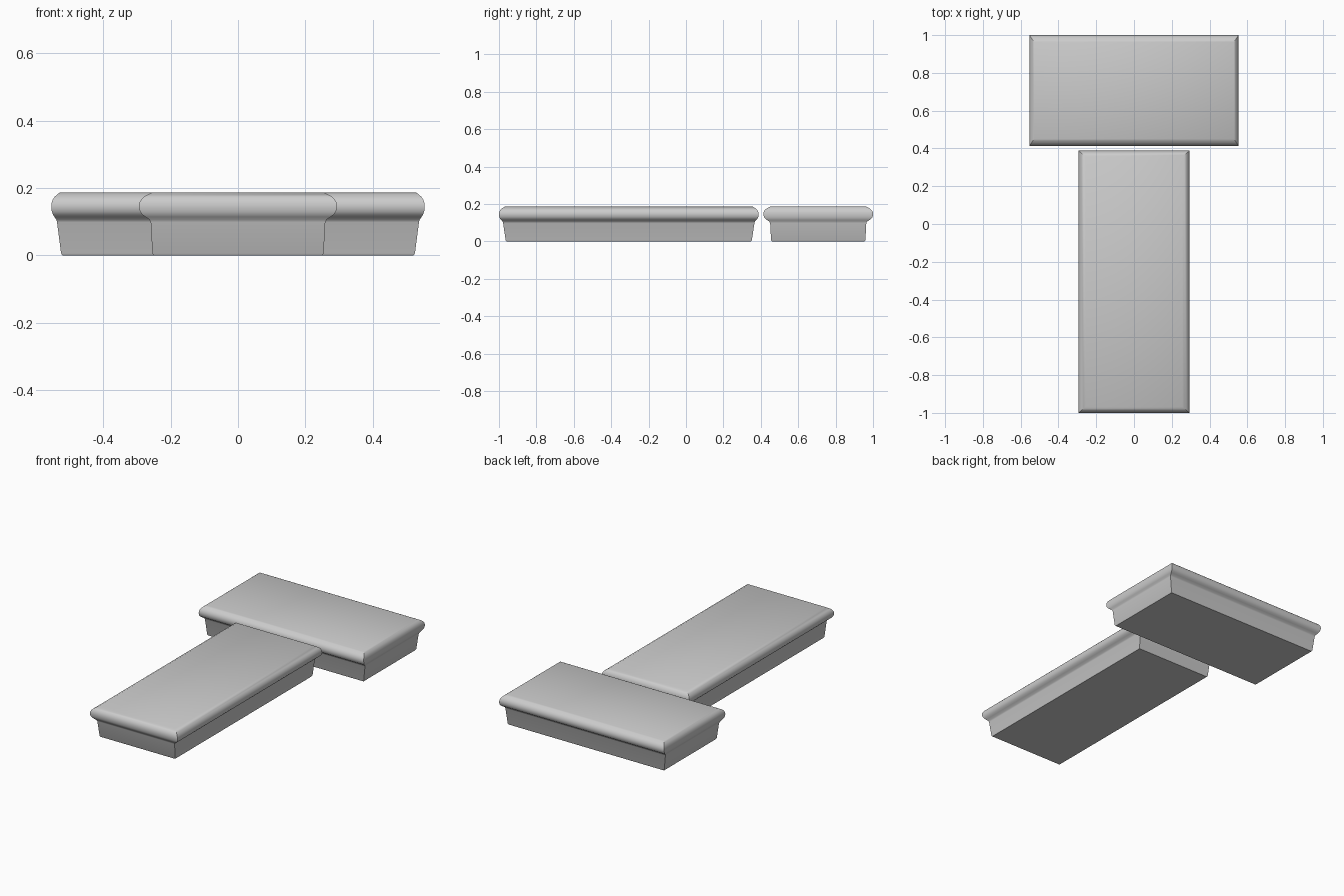
import bpy, bmesh, math

if "Cube" in bpy.data.objects:
    bpy.data.objects.remove(bpy.data.objects["Cube"])

# Bulging rim profile: (height, fraction of overhang beyond the neck)
RIM = [(0.098, 0.0), (0.106, 0.12), (0.114, 0.45), (0.121, 0.72), (0.130, 0.91),
       (0.143, 1.0), (0.155, 0.97), (0.166, 0.82), (0.174, 0.60),
       (0.181, 0.28), (0.186, 0.0)]


def slab(name, cy, outer, neck, base, top):
    """Loft rectangular rings (half sizes) into a slab with a rounded rim."""
    rings = [(base[0] - 0.004, base[1] - 0.004, 0.0), (base[0], base[1], 0.006)]
    for i, (z, t) in enumerate(RIM):
        inner = neck if i < 5 else top
        rings.append((*[a + (b - a) * t for a, b in zip(inner, outer)], z))
    bm = bmesh.new()
    loops = [[bm.verts.new((sx * hx, cy + sy * hy, z))
              for sx, sy in ((-1, -1), (1, -1), (1, 1), (-1, 1))]
             for hx, hy, z in rings]
    for a, b in zip(loops, loops[1:]):
        for i in range(4):
            j = (i + 1) % 4
            bm.faces.new((a[i], a[j], b[j], b[i]))
    bm.faces.new(loops[0][::-1])
    bm.faces.new(loops[-1])
    mesh = bpy.data.meshes.new(name)
    bm.to_mesh(mesh)
    bm.free()
    ob = bpy.data.objects.new(name, mesh)
    bpy.context.collection.objects.link(ob)
    bpy.ops.object.select_all(action='DESELECT')
    ob.select_set(True)
    bpy.context.view_layer.objects.active = ob
    bpy.ops.object.shade_smooth_by_angle(angle=math.radians(40))


# Wide slab at the back
slab("back_slab", 0.707, (0.554, 0.293), (0.537, 0.257), (0.525, 0.252), (0.529, 0.257))
# Long slab at the front
slab("front_slab", -0.306, (0.294, 0.694), (0.259, 0.672), (0.254, 0.658), (0.256, 0.662))
